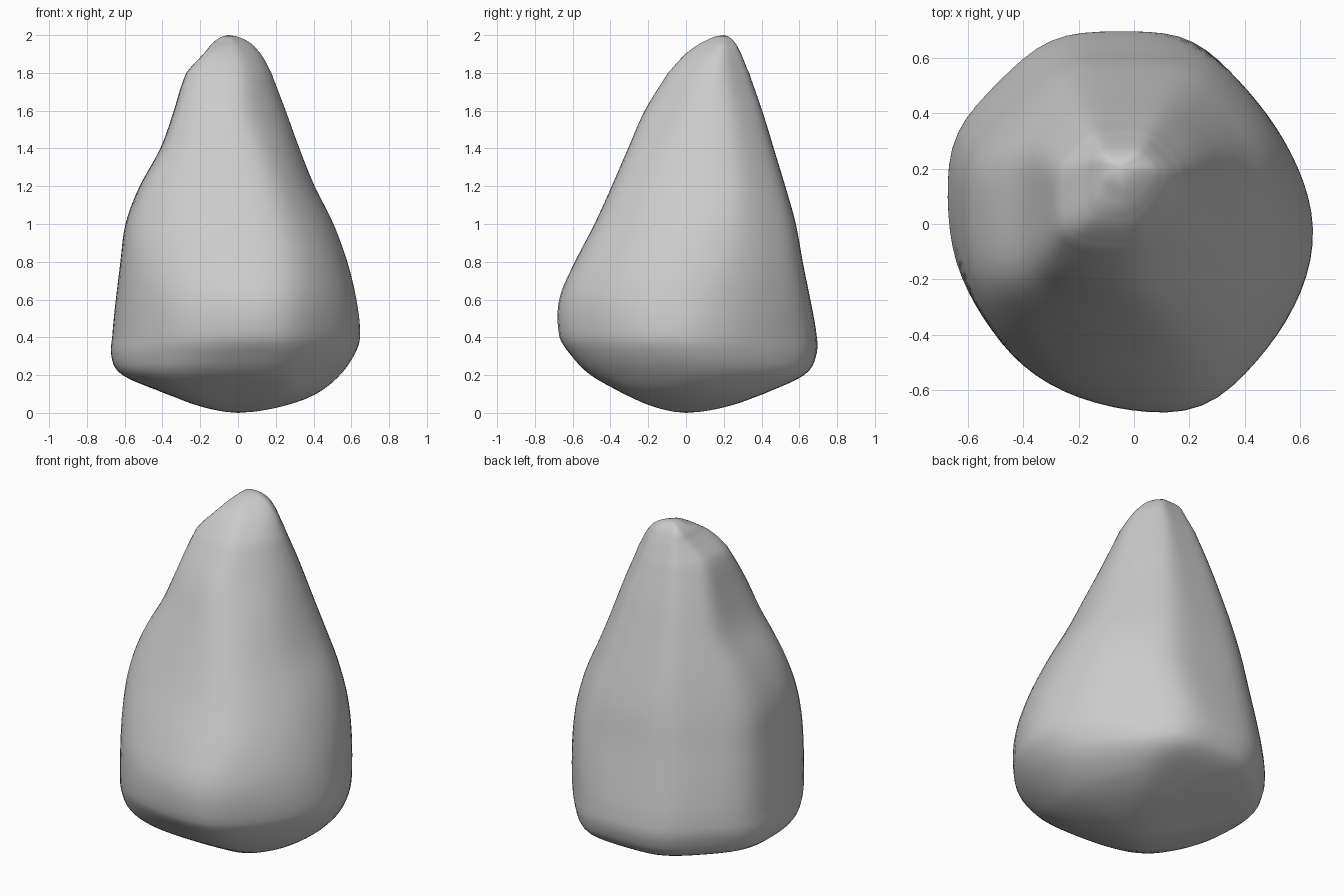
import bpy, bmesh
from math import cos, sin, pi, radians
from mathutils import Vector

if "Cube" in bpy.data.objects:
    bpy.data.objects.remove(bpy.data.objects["Cube"])

APEX = Vector((-0.05, 0.20))
SEG, STEPS, SOFT = 72, 5, 16

# Boulder profile: height, then reach of the rock towards 0, 45, ... 315 degrees
LEVELS = [
    (0.03, .22, .24, .20, .17, .18, .23, .16, .20),
    (0.10, .42, .46, .40, .37, .37, .47, .32, .41),
    (0.20, .55, .60, .62, .63, .61, .63, .50, .53),
    (0.30, .63, .63, .68, .69, .665, .67, .60, .61),
    (0.40, .67, .63, .685, .70, .66, .68, .67, .655),
    (0.60, .64, .63, .65, .67, .64, .675, .675, .66),
    (0.80, .585, .61, .61, .63, .615, .65, .585, .60),
    (1.00, .51, .56, .575, .59, .59, .60, .48, .50),
    (1.20, .405, .49, .52, .54, .515, .525, .39, .395),
    (1.40, .325, .42, .46, .48, .405, .43, .305, .29),
    (1.60, .255, .35, .40, .415, .335, .345, .22, .18),
    (1.80, .18, .27, .33, .34, .27, .24, .09, .08),
    (1.90, .13, .23, .29, .29, .18, .16, .0, .0),
    (1.97, .055, .18, .25, .25, .12, -.02, -.10, -.09),
]
# In-between facets: angle, neighbouring directions, tightness low and high
EXTRA = [(24, 0, 1, .96, 1.08), (209, 4, 5, .97, 1.12),
         (247, 5, 6, .98, .96), (338, 7, 0, 1.0, .98)]
ANGLES = [radians(45 * k) for k in range(8)] + [radians(e[0]) for e in EXTRA]
N = len(ANGLES)


def centre(z):
    return APEX * z / 2


def facets(level):
    """Reach measured from the leaning axis, plus the in-between facets."""
    z = level[0]
    c = centre(z)
    h = [v - c.dot(Vector((cos(a), sin(a)))) for v, a in zip(level[1:], ANGLES)]
    t = min(max((z - 0.5) / 0.7, 0), 1)
    return h + [(lo + (hi - lo) * t) * (h[p] + h[q]) / 2 for _, p, q, lo, hi in EXTRA]


zs = [0] + [lv[0] for lv in LEVELS] + [2]
hs = [[0] * N] + [facets(lv) for lv in LEVELS] + [[0] * N]


def slope(i, k):
    a, b = max(i - 1, 0), min(i + 1, len(zs) - 1)
    return (hs[b][k] - hs[a][k]) / (zs[b] - zs[a])


def reach(i, t, k):
    """Smooth curve through the profile heights, domed at both ends."""
    if i == 0:
        return hs[1][k] * t ** 0.6
    if i == len(zs) - 2:
        return hs[i][k] * (1 - t) ** 0.55
    d = zs[i + 1] - zs[i]
    return ((2*t**3 - 3*t*t + 1) * hs[i][k] + (t**3 - 2*t*t + t) * d * slope(i, k)
            + (3*t*t - 2*t**3) * hs[i + 1][k] + (t**3 - t*t) * d * slope(i + 1, k))


# Rounded facet sections stacked into a boulder
bm = bmesh.new()
rings = []
for i in range(len(zs) - 1):
    for s in range(STEPS):
        if i == 0 and s == 0:
            continue
        t = s / STEPS
        z = zs[i] + (zs[i + 1] - zs[i]) * t
        h = [max(reach(i, t, k), 0.004) for k in range(N)]
        c = centre(z)
        ring = []
        for j in range(SEG):
            a = 2 * pi * j / SEG
            q = sum((max(cos(a - b), 0) / v) ** SOFT for b, v in zip(ANGLES, h))
            r = q ** (-1 / SOFT) * 1.015
            ring.append(bm.verts.new((c.x + r * cos(a), c.y + r * sin(a), z)))
        rings.append(ring)

for lo, hi in zip(rings, rings[1:]):
    for j in range(SEG):
        n = (j + 1) % SEG
        bm.faces.new((lo[j], lo[n], hi[n], hi[j]))
foot = bm.verts.new((0, 0, 0))
tip = bm.verts.new((APEX.x, APEX.y, 2))
for j in range(SEG):
    n = (j + 1) % SEG
    bm.faces.new((foot, rings[0][n], rings[0][j]))
    bm.faces.new((tip, rings[-1][j], rings[-1][n]))

# Weathering: soften the edges
inner = [v for v in bm.verts if 0.08 < v.co.z < 1.93]
for _ in range(4):
    bmesh.ops.smooth_vert(bm, verts=inner, factor=0.4,
                          use_axis_x=True, use_axis_y=True, use_axis_z=False)
for f in bm.faces:
    f.smooth = True
mesh = bpy.data.meshes.new("boulder")
bm.to_mesh(mesh)
bm.free()
bpy.context.collection.objects.link(bpy.data.objects.new("boulder", mesh))
